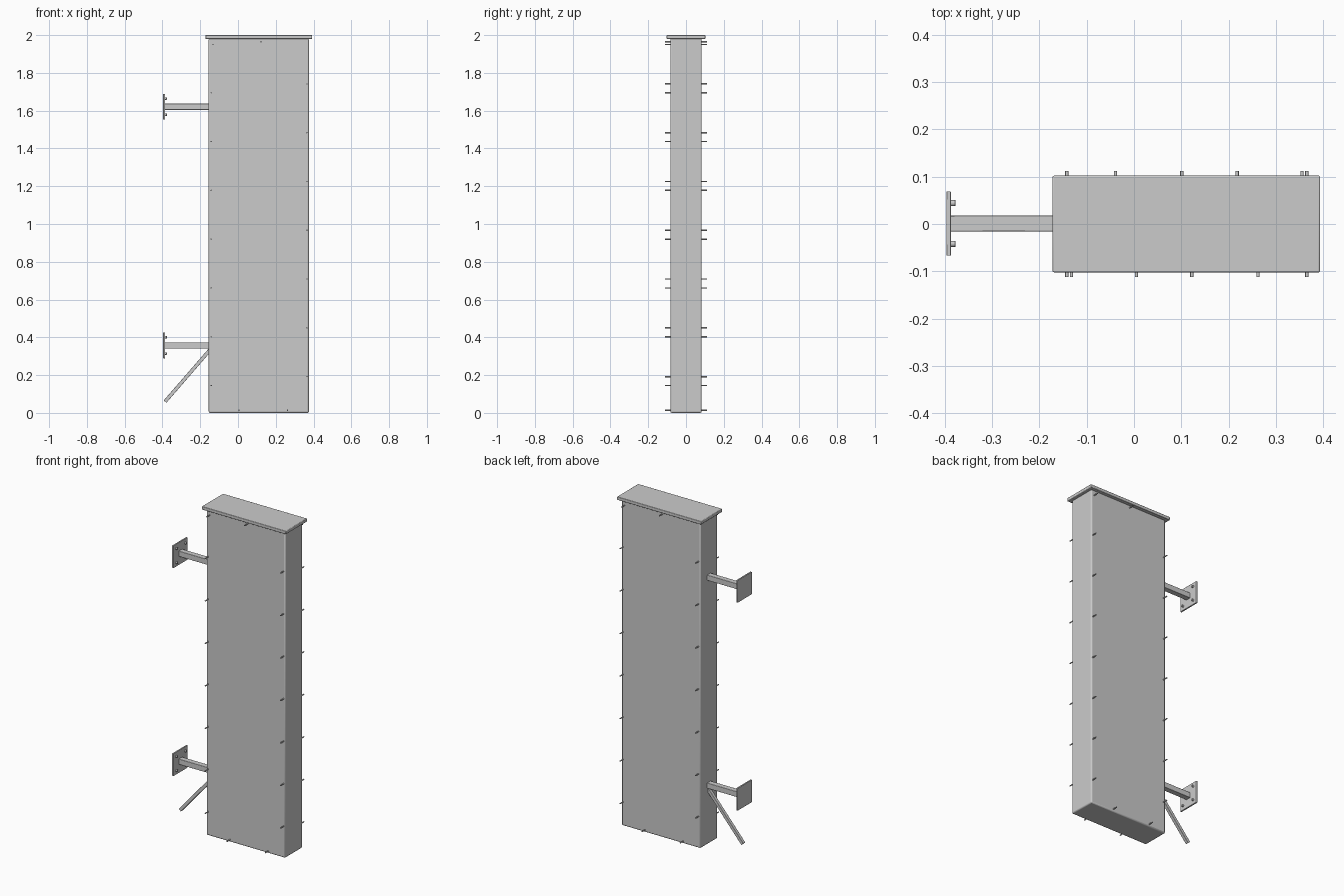
import bpy, bmesh, math
from mathutils import Vector, Matrix

if "Cube" in bpy.data.objects:
    bpy.data.objects.remove(bpy.data.objects["Cube"])


def finish(bm, name, bevel=0, segments=2):
    me = bpy.data.meshes.new(name)
    bm.to_mesh(me)
    bm.free()
    ob = bpy.data.objects.new(name, me)
    bpy.context.collection.objects.link(ob)
    if bevel:
        mod = ob.modifiers.new("edge_round", 'BEVEL')
        mod.width = bevel
        mod.segments = segments
    bpy.ops.object.select_all(action='DESELECT')
    ob.select_set(True)
    bpy.context.view_layer.objects.active = ob
    bpy.ops.object.shade_smooth_by_angle(angle=math.radians(35))
    return ob


def box(name, lo, hi, bevel=0):
    lo, hi = Vector(lo), Vector(hi)
    bm = bmesh.new()
    m = Matrix.Translation((lo + hi) / 2) @ Matrix.Diagonal((*(hi - lo), 1))
    bmesh.ops.create_cube(bm, size=1, matrix=m)
    return finish(bm, name, bevel)


def add_rod(bm, a, b, r, sides=12):
    a, b = Vector(a), Vector(b)
    rot = (b - a).to_track_quat('Z', 'Y').to_matrix().to_4x4()
    bmesh.ops.create_cone(bm, cap_ends=True, segments=sides, radius1=r, radius2=r,
                          depth=(b - a).length,
                          matrix=Matrix.Translation((a + b) / 2) @ rot)


# Main cabinet and overhanging cap
XL, XR, DY, CX = -0.155, 0.375, 0.083, 0.1115
box("cabinet", (XL, -DY, 0.0), (XR, DY, 1.983), 0.007)
box("top_cap", (-0.172, -0.102, 1.98), (0.393, 0.102, 2.0), 0.003)

# Face pins evenly spaced round the panel edge; back is the front turned half round
PITCH = 0.2583
pins = [(-0.142, 0.145 + i * PITCH) for i in range(7)]
pins += [(0.365, 0.192 + i * PITCH) for i in range(7)]
pins += [(-0.132, 1.95), (0.122, 1.965), (0.005, 0.014), (0.262, 0.014)]
for side, s in (("front", -1), ("back", 1)):
    bm = bmesh.new()
    for x, z in pins:
        px = CX - s * (x - CX)
        add_rod(bm, (px, s * (DY - 0.01), z), (px, s * 0.112, z), 0.0034)
    finish(bm, side + "_panel_pins")

# Wall brackets: arm, plate and four bolts each
YC = 0.001
for label, z in (("lower", 0.357), ("upper", 1.621)):
    box(label + "_bracket_arm", (-0.39, YC - 0.0165, z - 0.0165),
        (XL + 0.01, YC + 0.0165, z + 0.0165), 0.002)
    box(label + "_wall_plate", (-0.396, YC - 0.068, z - 0.068),
        (-0.387, YC + 0.068, z + 0.068), 0.001)
    bm = bmesh.new()
    for sy in (-1, 1):
        for sz in (-1, 1):
            y, zz = YC + sy * 0.043, z + sz * 0.043
            add_rod(bm, (-0.39, y, zz), (-0.377, y, zz), 0.0065, 16)
    finish(bm, label + "_plate_bolts", 0.001)

# Diagonal strut under the lower arm
a, b = Vector((-0.386, YC, 0.06)), Vector((-0.145, YC, 0.338))
d = b - a
bm = bmesh.new()
m = (Matrix.Translation((a + b) / 2) @ Matrix.Rotation(math.atan2(d.x, d.z), 4, 'Y')
     @ Matrix.Diagonal((0.019, 0.019, d.length, 1)))
bmesh.ops.create_cube(bm, size=1, matrix=m)
finish(bm, "diagonal_strut", 0.0015)
